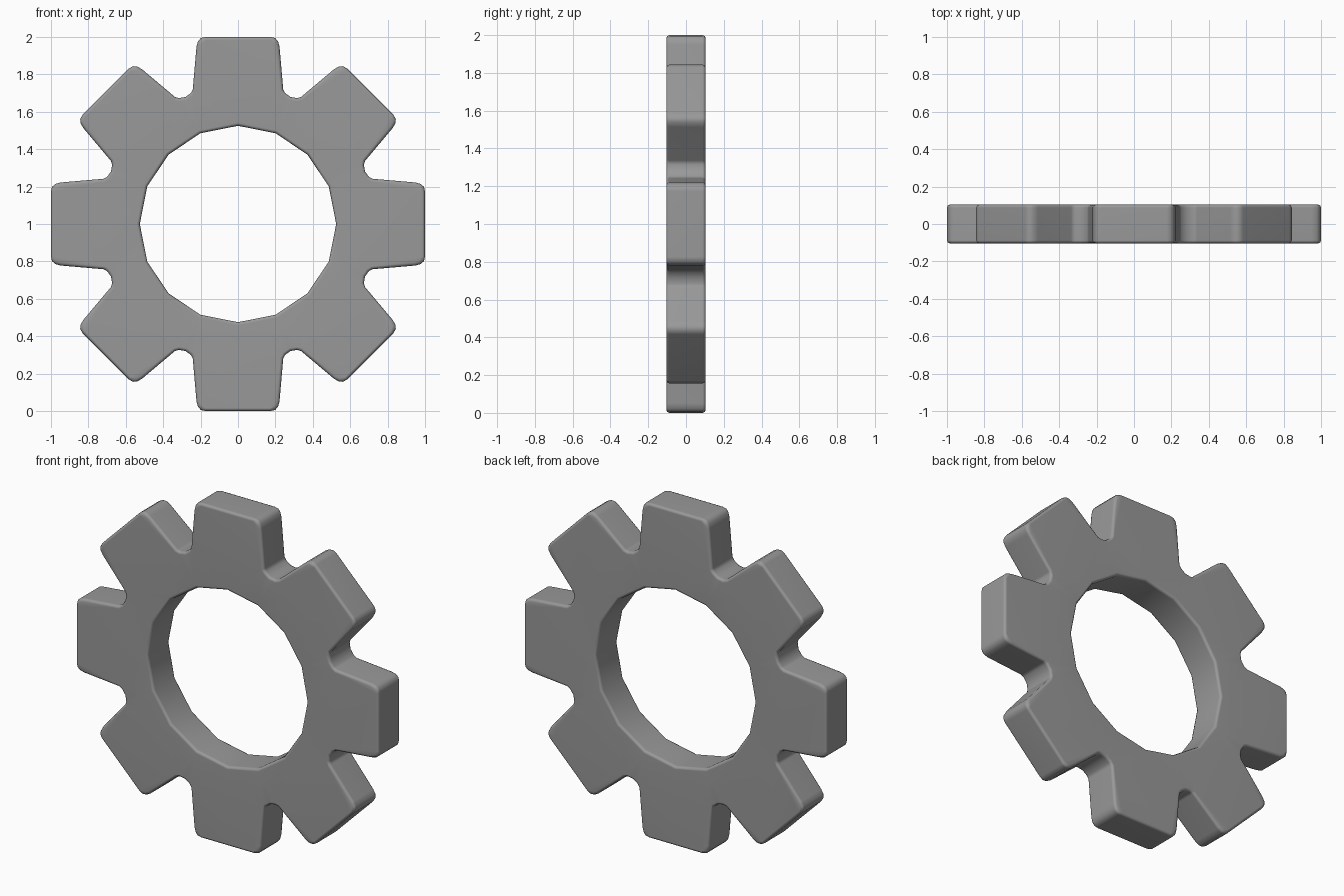
import bpy, bmesh
from math import pi, sin, cos
from mathutils import Vector, Matrix

if "Cube" in bpy.data.objects:
    bpy.data.objects.remove(bpy.data.objects["Cube"])

TEETH, HALF, BEV = 8, 0.104, 0.016

# Right half of one tooth (x, z from hub centre), tip to valley middle
half = [(0.174, 1.0), (0.199, 0.994), (0.214, 0.977), (0.222, 0.948),
        (0.242, 0.718), (0.253, 0.699), (0.281, 0.679)]
tooth = [(-x, z) for x, z in reversed(half[:-1])] + half

# Outer toothed outline and 16-sided bore, both clockwise
outer = []
for k in range(TEETH):
    rot = Matrix.Rotation(-2 * pi * k / TEETH, 2)
    outer += [rot @ Vector(p) for p in tooth]
bore = [Vector((0.525 * sin(2 * pi * k / 16), 0.525 * cos(2 * pi * k / 16)))
        for k in range(16)]


def offset(loop, d):
    """Mitred offset of a clockwise loop; positive d moves inward."""
    result = []
    n = len(loop)
    for i, p in enumerate(loop):
        a = (p - loop[i - 1]).normalized()
        b = (loop[(i + 1) % n] - p).normalized()
        na, nb = Vector((a.y, -a.x)), Vector((b.y, -b.x))
        result.append(p + (na + nb) * d / (1 + na.dot(nb)))
    return result


# Rounded rim section: (y, inset)
section = [(-HALF, BEV), (-HALF + 0.3 * BEV, 0.3 * BEV), (-HALF + BEV, 0)]
section += [(-y, d) for y, d in reversed(section)]

bm = bmesh.new()


def wall(loop, sign):
    """Skin one outline through the thickness, return its two end loops."""
    rings = [[bm.verts.new((p.x, y, p.y + 1)) for p in offset(loop, sign * d)]
             for y, d in section]
    n = len(loop)
    for r, s in zip(rings, rings[1:]):
        for i in range(n):
            j = (i + 1) % n
            bm.faces.new((r[i], r[j], s[j], s[i]))
    return rings[0], rings[-1]


outer_ends = wall(outer, 1)
bore_ends = wall(bore, -1)

# Flat front and back faces between outline and bore
for side in range(2):
    edges = []
    for ring in (outer_ends[side], bore_ends[side]):
        edges += [bm.edges.get((ring[i - 1], ring[i])) for i in range(len(ring))]
    bmesh.ops.triangle_fill(bm, use_beauty=True, use_dissolve=False, edges=edges,
                            normal=(0, -1 if side == 0 else 1, 0))
bmesh.ops.recalc_face_normals(bm, faces=bm.faces[:])

mesh = bpy.data.meshes.new("gear_ring")
bm.to_mesh(mesh)
bm.free()
gear = bpy.data.objects.new("gear_ring", mesh)
bpy.context.collection.objects.link(gear)
bpy.context.view_layer.objects.active = gear
gear.select_set(True)
bpy.ops.object.shade_smooth_by_angle(angle=0.9)
gear.modifiers.new("flat_face_shading", 'WEIGHTED_NORMAL').keep_sharp = True

# Dark grey metal
metal = bpy.data.materials.new("dark_grey")
metal.diffuse_color = (0.32, 0.32, 0.32, 1)
metal.use_nodes = True
metal.node_tree.nodes["Principled BSDF"].inputs["Base Color"].default_value = metal.diffuse_color
mesh.materials.append(metal)
